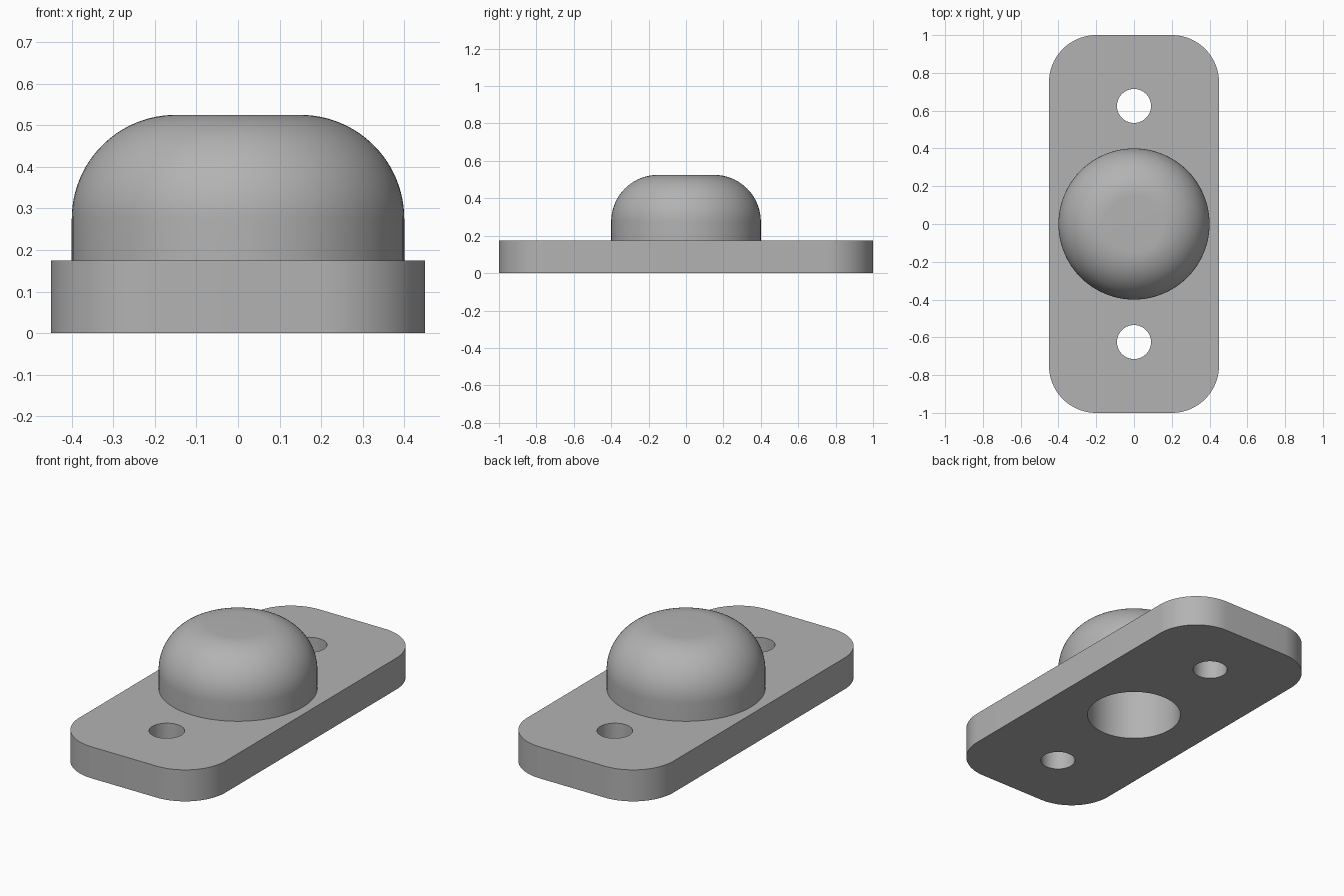
import bpy, bmesh
from math import sin, cos, pi

cube = bpy.data.objects.get("Cube")
if cube:
    bpy.data.objects.remove(cube, do_unlink=True)

SEGMENTS = 96
PLATE_X, PLATE_Y, PLATE_TOP = 0.45, 1.0, 0.175
CORNER = 0.25
DOME_RADIUS, DOME_TOP, FILLET = 0.4, 0.525, 0.25
BORE_RADIUS, BORE_TOP = 0.245, 0.375
HOLE_RADIUS, HOLE_Y = 0.09, 0.625

grey = bpy.data.materials.new("plain grey")
grey.use_nodes = True
colour = (0.45, 0.45, 0.45, 1)
grey.diffuse_color = colour
grey.node_tree.nodes["Principled BSDF"].inputs["Base Color"].default_value = colour


def finish(bm, name):
    """Turn the bmesh into a smooth-shaded object with sharp edges kept."""
    bmesh.ops.recalc_face_normals(bm, faces=bm.faces)
    mesh = bpy.data.meshes.new(name)
    bm.to_mesh(mesh)
    bm.free()
    mesh.materials.append(grey)
    obj = bpy.data.objects.new(name, mesh)
    bpy.context.collection.objects.link(obj)
    bpy.ops.object.select_all(action="DESELECT")
    obj.select_set(True)
    bpy.context.view_layer.objects.active = obj
    bpy.ops.object.shade_smooth_by_angle(angle=pi / 6)
    return obj


def arc(cx, cy, radius, start, end, steps):
    angles = [start + (end - start) * i / steps for i in range(steps + 1)]
    return [(cx + radius * cos(a), cy + radius * sin(a)) for a in angles]


def circle(cy, radius):
    return arc(0, cy, radius, 0, 2 * pi, SEGMENTS)[:-1]


# Base plate: rounded rectangle with two bolt holes and a central bore
outline = []
for i, (sx, sy) in enumerate([(1, 1), (-1, 1), (-1, -1), (1, -1)]):
    outline += arc(sx * (PLATE_X - CORNER), sy * (PLATE_Y - CORNER), CORNER,
                   i * pi / 2, (i + 1) * pi / 2, 24)

bm = bmesh.new()
edges = []
for loop in (outline, circle(HOLE_Y, HOLE_RADIUS), circle(-HOLE_Y, HOLE_RADIUS),
             circle(0, BORE_RADIUS)):
    verts = [bm.verts.new((x, y, 0)) for x, y in loop]
    edges += [bm.edges.new((v, verts[i - 1])) for i, v in enumerate(verts)]
bmesh.ops.triangle_fill(bm, edges=edges, use_beauty=True, use_dissolve=False)
result = bmesh.ops.extrude_face_region(bm, geom=bm.faces[:], use_keep_orig=True)
top = [v for v in result["geom"] if isinstance(v, bmesh.types.BMVert)]
bmesh.ops.translate(bm, verts=top, vec=(0, 0, PLATE_TOP))
finish(bm, "base_plate")

# Dome: filleted outer wall, flat top and a blind bore open underneath
profile = [(0, BORE_TOP), (BORE_RADIUS, BORE_TOP), (BORE_RADIUS, PLATE_TOP),
           (DOME_RADIUS, PLATE_TOP)]
profile += arc(DOME_RADIUS - FILLET, DOME_TOP - FILLET, FILLET, 0, pi / 2, 24)
profile.append((0, DOME_TOP))

bm = bmesh.new()
verts = [bm.verts.new((r, 0, z)) for r, z in profile]
edges = [bm.edges.new(pair) for pair in zip(verts, verts[1:])]
bmesh.ops.spin(bm, geom=verts + edges, cent=(0, 0, 0), axis=(0, 0, 1),
               angle=2 * pi, steps=SEGMENTS, use_duplicate=False)
bmesh.ops.remove_doubles(bm, verts=bm.verts, dist=0.0001)
finish(bm, "dome")
